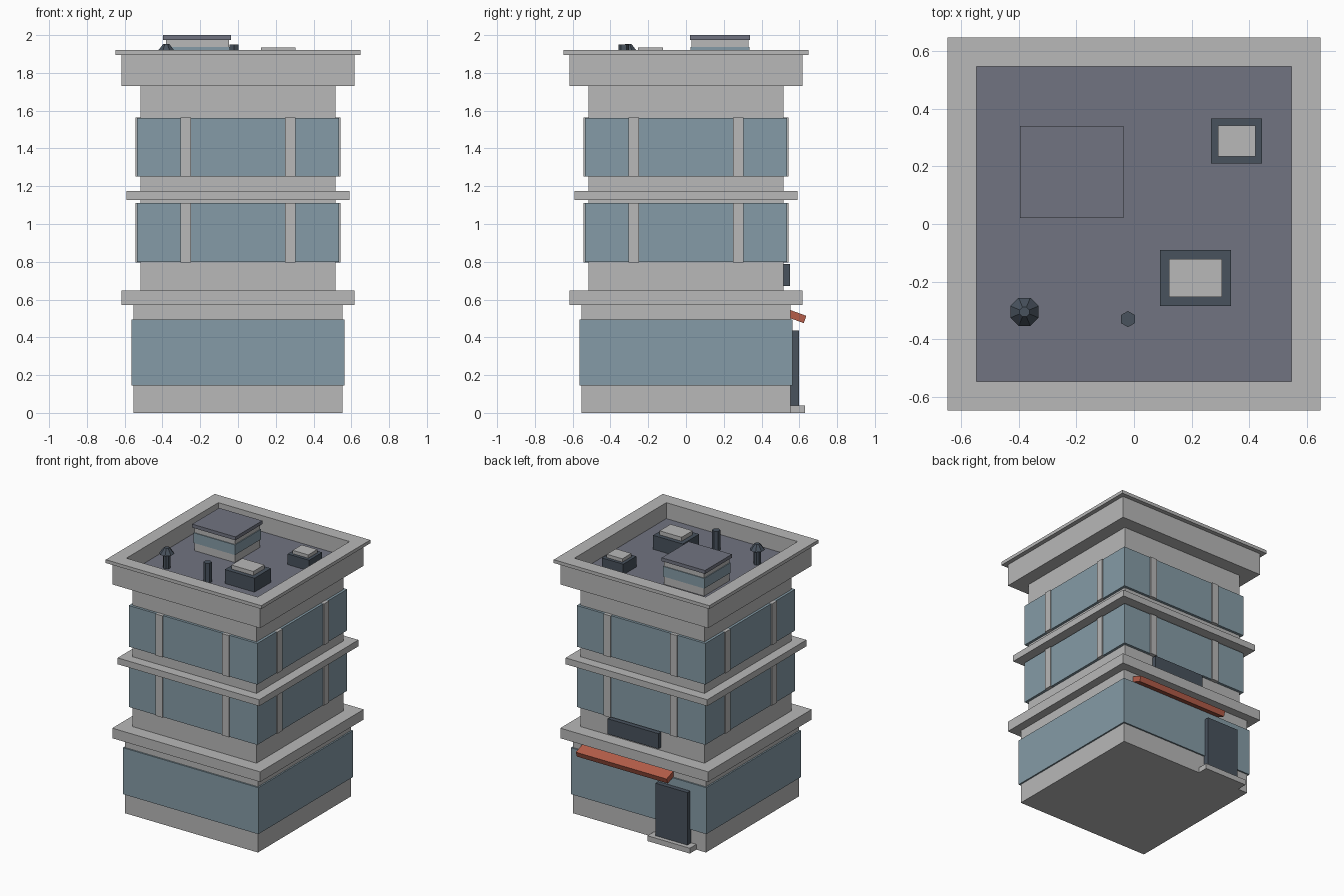
import bpy
import bmesh
from math import radians, pi, cos, sin

cube = bpy.data.objects.get("Cube")
if cube:
    bpy.data.objects.remove(cube)


def material(name, r, g, b):
    m = bpy.data.materials.new(name)
    m.use_nodes = True
    m.diffuse_color = (r, g, b, 1)
    m.node_tree.nodes["Principled BSDF"].inputs["Base Color"].default_value = (r, g, b, 1)
    return m


GREY = material("concrete grey", 0.48, 0.48, 0.48)
GLASS = material("blue glass", 0.235, 0.33, 0.385)
ROOF = material("slate roof", 0.165, 0.175, 0.22)
DARK = material("dark metal", 0.065, 0.084, 0.11)
RED = material("awning red", 0.46, 0.11, 0.067)


def finish(bm, name, mat):
    bmesh.ops.recalc_face_normals(bm, faces=bm.faces)
    mesh = bpy.data.meshes.new(name)
    bm.to_mesh(mesh)
    bm.free()
    mesh.materials.append(mat)
    obj = bpy.data.objects.new(name, mesh)
    bpy.context.collection.objects.link(obj)
    return obj


def box(name, mat, x, y, z):
    """Box from (low, high) ranges, with its origin at its centre."""
    bm = bmesh.new()
    bmesh.ops.create_cube(bm, size=1)
    bmesh.ops.scale(bm, vec=[r[1] - r[0] for r in (x, y, z)], verts=bm.verts)
    obj = finish(bm, name, mat)
    obj.location = [(r[0] + r[1]) / 2 for r in (x, y, z)]
    return obj


def storey(name, mat, half, low, high):
    return box(name, mat, (-half, half), (-half, half), (low, high))


def lathe(name, mat, profile, sides, x=0, y=0, turn=0):
    """Sweep (radius, height) points around the vertical axis with flat sides."""
    bm = bmesh.new()
    rings = []
    for radius, height in profile:
        angles = [turn + 2 * pi * i / sides for i in range(sides)]
        rings.append([bm.verts.new((radius * cos(a), radius * sin(a), height)) for a in angles])
    for a, b in zip(rings, rings[1:]):
        for i in range(sides):
            j = (i + 1) % sides
            bm.faces.new((a[i], a[j], b[j], b[i]))
    bm.faces.new(rings[0])
    bm.faces.new(rings[-1])
    obj = finish(bm, name, mat)
    obj.location = (x, y, 0)
    return obj


# Ground floor and ledges
storey("ground_floor", GREY, 0.553, 0, 0.60)
storey("ground_floor_glass", GLASS, 0.564, 0.145, 0.495)
storey("lower_ledge", GREY, 0.616, 0.572, 0.648)
storey("upper_floors", GREY, 0.516, 0.62, 1.75)
storey("upper_ledge", GREY, 0.59, 1.126, 1.174)

# Window bands with two mullions on every side
for level, (low, high) in {"middle": (0.798, 1.11), "top": (1.252, 1.562)}.items():
    storey(level + "_glass", GLASS, 0.535, low, high)
    for side in (-0.277, 0.277):
        across, through = (side - 0.028, side + 0.028), (-0.543, 0.543)
        tall = (low - 0.001, high + 0.001)
        box(level + "_mullion_front_back", GREY, across, through, tall)
        box(level + "_mullion_sides", GREY, through, across, tall)

# Parapet with overhanging cap and sunken roof deck
FLOOR = 1.80
section = [(0.50, 1.73), (0.616, 1.73), (0.616, 1.895), (0.648, 1.895),
           (0.648, 1.92), (0.547, 1.92), (0.547, FLOOR - 0.01)]
lathe("parapet", GREY, [(h * 2 ** 0.5, z) for h, z in section], 4, turn=pi / 4)
storey("roof_deck", ROOF, 0.547, FLOOR - 0.008, FLOOR)

# Rooftop stair house
box("stair_house", GREY, (-0.382, -0.048), (0.03, 0.33), (FLOOR, 1.98))
box("stair_house_glass", GLASS, (-0.388, -0.042), (0.024, 0.336), (1.86, 1.936))
box("stair_house_roof", ROOF, (-0.396, -0.036), (0.02, 0.34), (1.974, 2.0))

# Rooftop cooling units with pale lids
for name, x, y, top, lid, border in (
        ("large_unit", (0.09, 0.337), (-0.285, -0.09), 1.905, 1.935, 0.032),
        ("small_unit", (0.267, 0.445), (0.21, 0.366), 1.88, 1.905, 0.024)):
    box(name, DARK, x, y, (FLOOR, top))
    box(name + "_lid", GREY, (x[0] + border, x[1] - border),
        (y[0] + border, y[1] - border), (top, lid))

# Vent pipe and capped vent
lathe("vent_pipe", DARK, [(0.028, FLOOR), (0.028, 1.95)], 6, -0.021, -0.33, pi / 6)
lathe("capped_vent", DARK, [(0.025, FLOOR), (0.025, 1.91), (0.053, 1.91), (0.018, 1.953)],
      8, -0.38, -0.305, pi / 8)

# Back entrance: step, door, awning and sign board
box("door_step", GREY, (-0.473, -0.12), (0.54, 0.63), (0, 0.04))
box("door", DARK, (-0.43, -0.165), (0.54, 0.598), (0.004, 0.435))
box("sign_board", DARK, (-0.155, 0.267), (0.50, 0.55), (0.672, 0.787))
awning = box("awning", RED, (-0.285, 0.472), (0.545, 0.633), (0.489, 0.530))
awning.rotation_euler.x = radians(-20)
